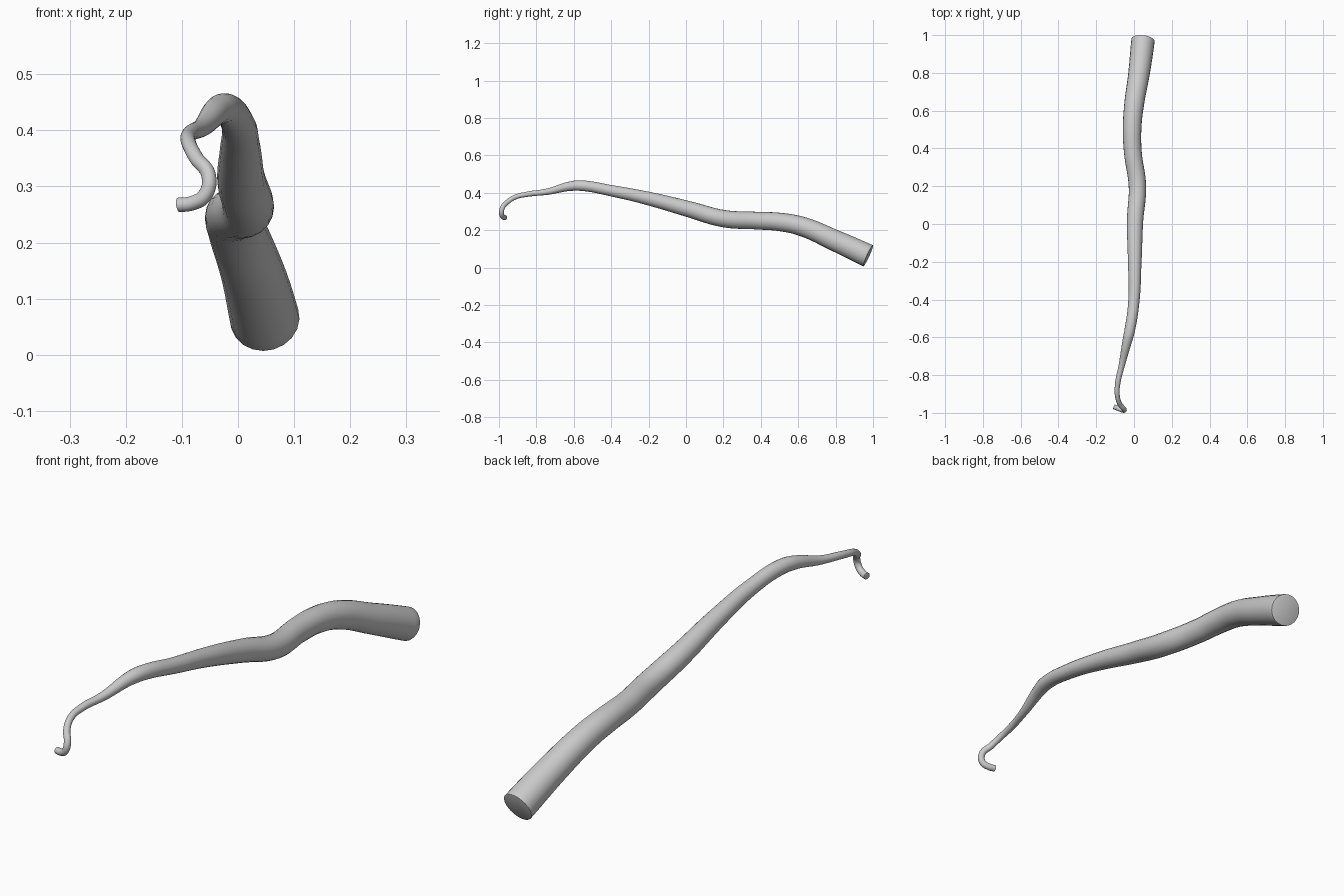
import bpy

if "Cube" in bpy.data.objects:
    bpy.data.objects.remove(bpy.data.objects["Cube"])

# Centre line of the twisted branch: x, y, z, radius (thick end to curled tip)
PATH = [
    (0.048, 0.974, 0.063, 0.062),
    (0.027, 0.80, 0.143, 0.057),
    (-0.001, 0.62, 0.220, 0.052),
    (-0.010, 0.50, 0.244, 0.049),
    (-0.006, 0.38, 0.251, 0.047),
    (0.018, 0.20, 0.262, 0.046),
    (0.006, 0.02, 0.311, 0.043),
    (0.004, -0.20, 0.369, 0.036),
    (0.000, -0.40, 0.411, 0.030),
    (-0.022, -0.56, 0.438, 0.028),
    (-0.036, -0.62, 0.435, 0.025),
    (-0.063, -0.74, 0.406, 0.017),
    (-0.087, -0.85, 0.392, 0.014),
    (-0.088, -0.91, 0.378, 0.013),
    (-0.074, -0.955, 0.350, 0.013),
    (-0.052, -0.982, 0.318, 0.013),
    (-0.059, -0.986, 0.284, 0.013),
    (-0.082, -0.977, 0.270, 0.013),
    (-0.106, -0.968, 0.267, 0.013),
]

# Round tapered sweep with closed ends
curve = bpy.data.curves.new("branch", 'CURVE')
curve.dimensions = '3D'
curve.resolution_u = 8
curve.bevel_depth = 1.0
curve.bevel_resolution = 8
curve.use_fill_caps = True
spline = curve.splines.new('BEZIER')
spline.bezier_points.add(len(PATH) - 1)
spline.radius_interpolation = 'CARDINAL'
for point, (x, y, z, r) in zip(spline.bezier_points, PATH):
    point.co = (x, y, z)
    point.radius = r
    point.handle_left_type = point.handle_right_type = 'AUTO'

branch = bpy.data.objects.new("branch", curve)
bpy.context.collection.objects.link(branch)
bpy.context.view_layer.objects.active = branch
branch.select_set(True)
bpy.ops.object.convert(target='MESH')

# Weld cap seams, soften the cut rims, shade smooth
branch = bpy.context.object
weld = branch.modifiers.new("weld", 'WELD')
weld.merge_threshold = 0.0001
rim = branch.modifiers.new("rim", 'BEVEL')
rim.width = 0.004
rim.segments = 2
rim.limit_method = 'ANGLE'
rim.angle_limit = 1.0
bpy.ops.object.shade_smooth_by_angle(angle=0.7)
